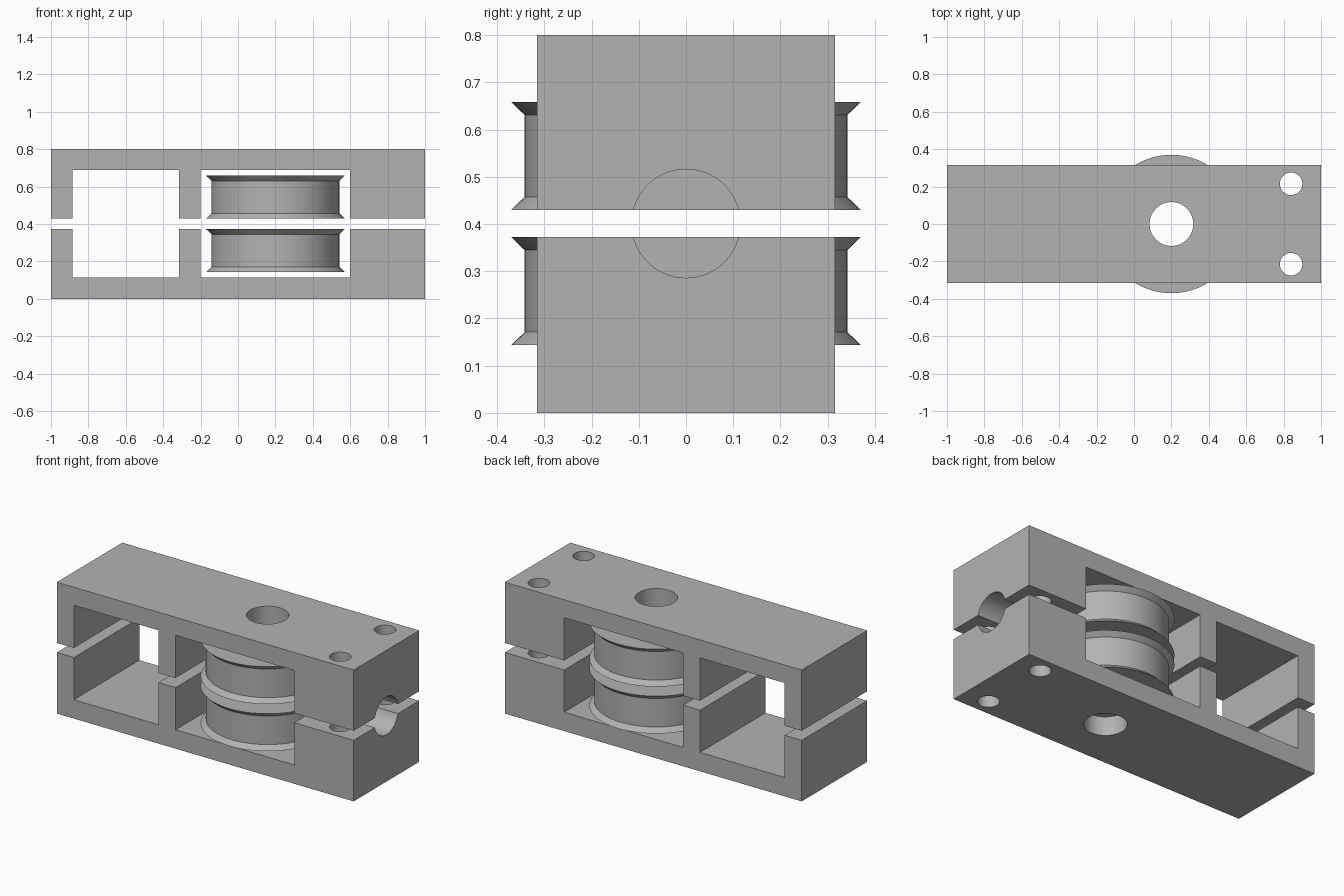
import bpy, bmesh, math
from mathutils import Matrix

cube = bpy.data.objects.get("Cube")
if cube:
    bpy.data.objects.remove(cube, do_unlink=True)

grey = bpy.data.materials.new("plain grey")
grey.use_nodes = True
colour = (0.45, 0.45, 0.45, 1)
grey.diffuse_color = colour
grey.node_tree.nodes["Principled BSDF"].inputs["Base Color"].default_value = colour

HALF_Y = 0.315
WHEEL_X = 0.2
BORE = 0.117


def add_object(name, bm):
    bmesh.ops.recalc_face_normals(bm, faces=bm.faces[:])
    mesh = bpy.data.meshes.new(name)
    bm.to_mesh(mesh)
    bm.free()
    mesh.materials.append(grey)
    ob = bpy.data.objects.new(name, mesh)
    bpy.context.scene.collection.objects.link(ob)
    return ob


def smooth(ob):
    bpy.ops.object.select_all(action="DESELECT")
    ob.select_set(True)
    bpy.context.view_layer.objects.active = ob
    bpy.ops.object.shade_smooth_by_angle(angle=math.radians(30))


def drill(ob, name, radius, length, centre, along_x=False):
    bm = bmesh.new()
    turn = Matrix.Rotation(math.pi / 2, 4, "Y") if along_x else Matrix()
    bmesh.ops.create_cone(bm, cap_ends=True, segments=64, radius1=radius, radius2=radius,
                          depth=length, matrix=Matrix.Translation(centre) @ turn)
    cutter = add_object(name, bm)
    cutter.hide_render = True
    cutter.hide_set(True)
    mod = ob.modifiers.new(name, "BOOLEAN")
    mod.operation = "DIFFERENCE"
    mod.solver = "EXACT"
    mod.object = cutter
    return cutter


def half_housing(name, z):
    # Side profile with two pockets, extruded through the depth
    outer, floor, parting = z
    profile = [(-1, outer), (1, outer), (1, parting), (0.6, parting), (0.6, floor),
               (-0.2, floor), (-0.2, parting), (-0.315, parting), (-0.315, floor),
               (-0.885, floor), (-0.885, parting), (-1, parting)]
    bm = bmesh.new()
    face = bm.faces.new([bm.verts.new((x, -HALF_Y, h)) for x, h in profile])
    side = bmesh.ops.extrude_face_region(bm, geom=[face])["geom"]
    bmesh.ops.translate(bm, vec=(0, 2 * HALF_Y, 0),
                        verts=[v for v in side if isinstance(v, bmesh.types.BMVert)])
    ob = add_object(name, bm)
    # Axle hole, two bolt holes and the rod socket in the end
    cutters = [drill(ob, name + "_axle_cutter", BORE, 2, (WHEEL_X, 0, 0.4))]
    for label, y in (("left", 0.215), ("right", -0.215)):
        cutters.append(drill(ob, f"{name}_{label}_bolt_cutter", 0.06, 2, (0.84, y, 0.4)))
    cutters.append(drill(ob, name + "_rod_cutter", 0.115, 0.6, (1, 0, 0.401), True))
    # Bake the cuts, then drop the helpers
    depsgraph = bpy.context.evaluated_depsgraph_get()
    baked = bpy.data.meshes.new_from_object(ob.evaluated_get(depsgraph))
    ob.modifiers.clear()
    ob.data = baked
    for cutter in cutters:
        bpy.data.objects.remove(cutter, do_unlink=True)
    smooth(ob)


def pulley(name, base):
    # Flanged wheel section spun around the axle
    section = [(BORE, 0), (0.37, 0), (0.342, 0.027), (0.342, 0.201), (0.37, 0.228), (BORE, 0.228)]
    bm = bmesh.new()
    verts = [bm.verts.new((WHEEL_X + r, 0, base + h)) for r, h in section]
    edges = [bm.edges.new((a, b)) for a, b in zip(verts, verts[1:] + verts[:1])]
    bmesh.ops.spin(bm, geom=verts + edges, cent=(WHEEL_X, 0, 0), axis=(0, 0, 1),
                   angle=math.tau, steps=96, use_merge=True)
    bmesh.ops.remove_doubles(bm, verts=bm.verts[:], dist=0.0001)
    smooth(add_object(name, bm))


half_housing("lower_housing", (0, 0.115, 0.372))
half_housing("upper_housing", (0.8, 0.69, 0.43))
pulley("lower_pulley", 0.144)
pulley("upper_pulley", 0.43)
